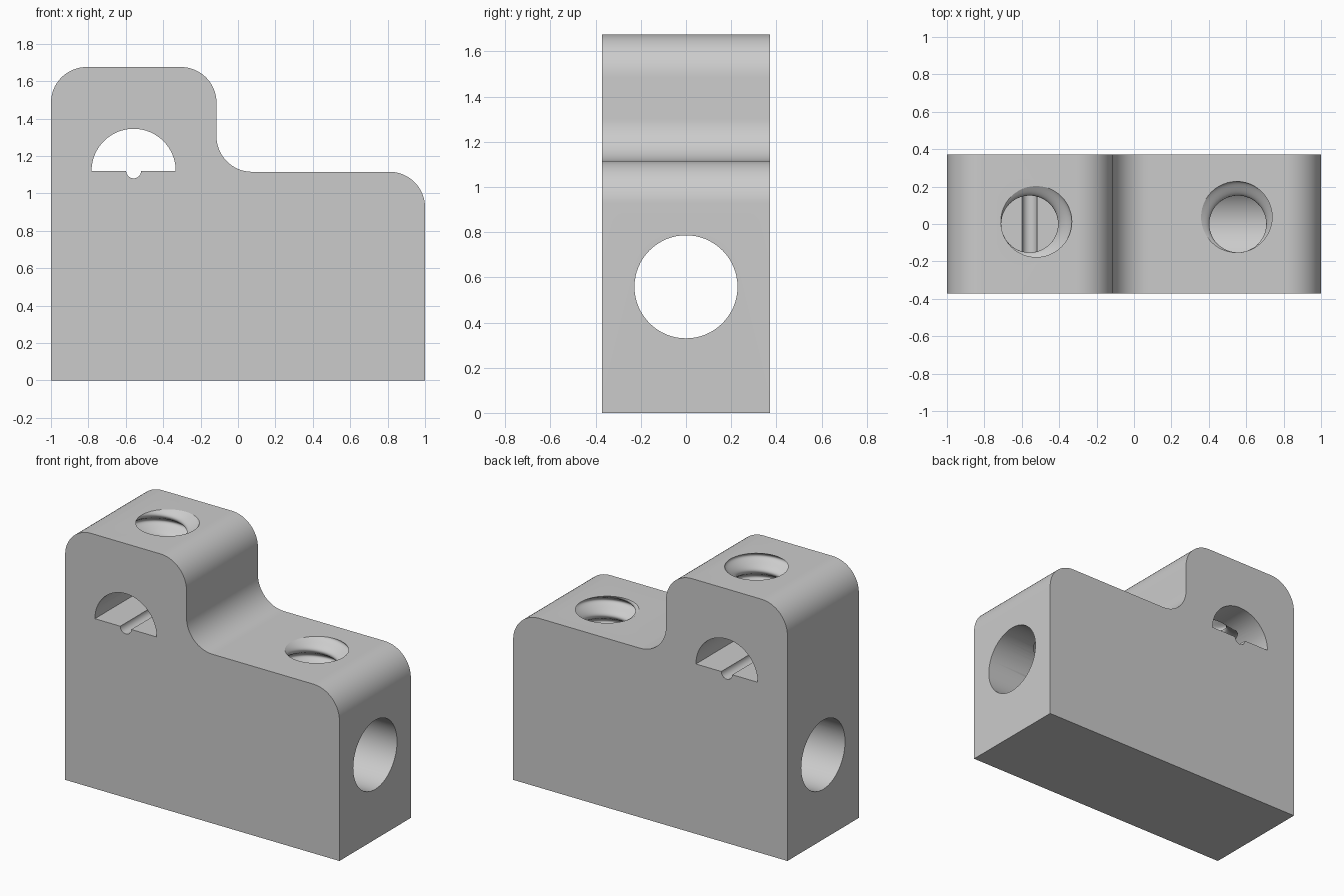
import bpy, bmesh
from math import sin, cos, pi, radians

if "Cube" in bpy.data.objects:
    bpy.data.objects.remove(bpy.data.objects["Cube"])

HALF = 0.372          # half thickness in y
UP, LOW = 1.675, 1.115  # heights of the two decks


def arc(cx, cz, r, a0, a1, n=16):
    return [(cx + r * cos(radians(a0 + (a1 - a0) * i / n)),
             cz + r * sin(radians(a0 + (a1 - a0) * i / n))) for i in range(n + 1)]


def loft(name, rings):
    """Skin a list of equal closed rings and cap both ends."""
    bm = bmesh.new()
    vr = [[bm.verts.new(p) for p in ring] for ring in rings]
    n = len(vr[0])
    for a, b in zip(vr, vr[1:]):
        for i in range(n):
            j = (i + 1) % n
            bm.faces.new((a[i], a[j], b[j], b[i]))
    bm.faces.new(vr[0])
    bm.faces.new(vr[-1])
    bmesh.ops.recalc_face_normals(bm, faces=bm.faces)
    me = bpy.data.meshes.new(name)
    bm.to_mesh(me)
    bm.free()
    ob = bpy.data.objects.new(name, me)
    bpy.context.collection.objects.link(ob)
    return ob


def extrude_y(name, pts, half):
    return loft(name, [[(x, y, z) for x, z in pts] for y in (-half, half)])


def thread(name, cx, top, bottom, start, r=0.19, off=0.038, pitch=0.14, seg=48):
    """Screw thread: an off-centre circle spiralling down its axis."""
    z_hi = top + 0.03
    n = int((z_hi - bottom) / pitch * 24)
    rings = []
    for k in range(n + 1):
        z = bottom + (z_hi - bottom) * k / n
        a = radians(start) + 2 * pi * (z - top) / pitch
        ox, oy = cx + off * cos(a), off * sin(a)
        rings.append([(ox + r * cos(2 * pi * i / seg), oy + r * sin(2 * pi * i / seg), z)
                      for i in range(seg)])
    return loft(name, rings)


# Stepped body with rounded shoulders
R = 0.19
profile = [(-1, 0), (1, 0)]
profile += arc(1 - R, LOW - R, R, 0, 90)
profile += arc(-0.115 + R, LOW + R, R, 270, 180)
profile += arc(-0.115 - R, UP - R, R, 0, 90)
profile += arc(-1 + R, UP - R, R, 90, 180)
body = extrude_y("terminal_block", profile, HALF)

# Half-round slot with a small groove in its floor
slot = arc(-0.558, 1.12, 0.225, 0, 180, 40) + arc(-0.558, 1.12, 0.04, 180, 360, 16)
slot_cutter = extrude_y("slot_cutter", slot, 0.5)

# Long round bore through both ends
bore_cutter = loft("bore_cutter", [[(x, y, z) for y, z in arc(0, 0.558, 0.228, 0, 360, 64)[:-1]]
                                   for x in (-1.1, 1.1)])

# Threaded screw holes in each deck
cutters = [bore_cutter, slot_cutter,
           thread("upper_thread_cutter", -0.558, UP, 1.16, 20),
           thread("lower_thread_cutter", 0.555, LOW, 0.56, 100)]

bpy.context.view_layer.objects.active = body
body.select_set(True)
for c in cutters:
    c.hide_render = True
    m = body.modifiers.new(c.name, 'BOOLEAN')
    m.operation = 'DIFFERENCE'
    m.solver = 'EXACT'
    m.object = c
    bpy.ops.object.modifier_apply(modifier=m.name)
for c in cutters:
    bpy.data.objects.remove(c, do_unlink=True)

bpy.ops.object.shade_smooth_by_angle(angle=radians(30))
